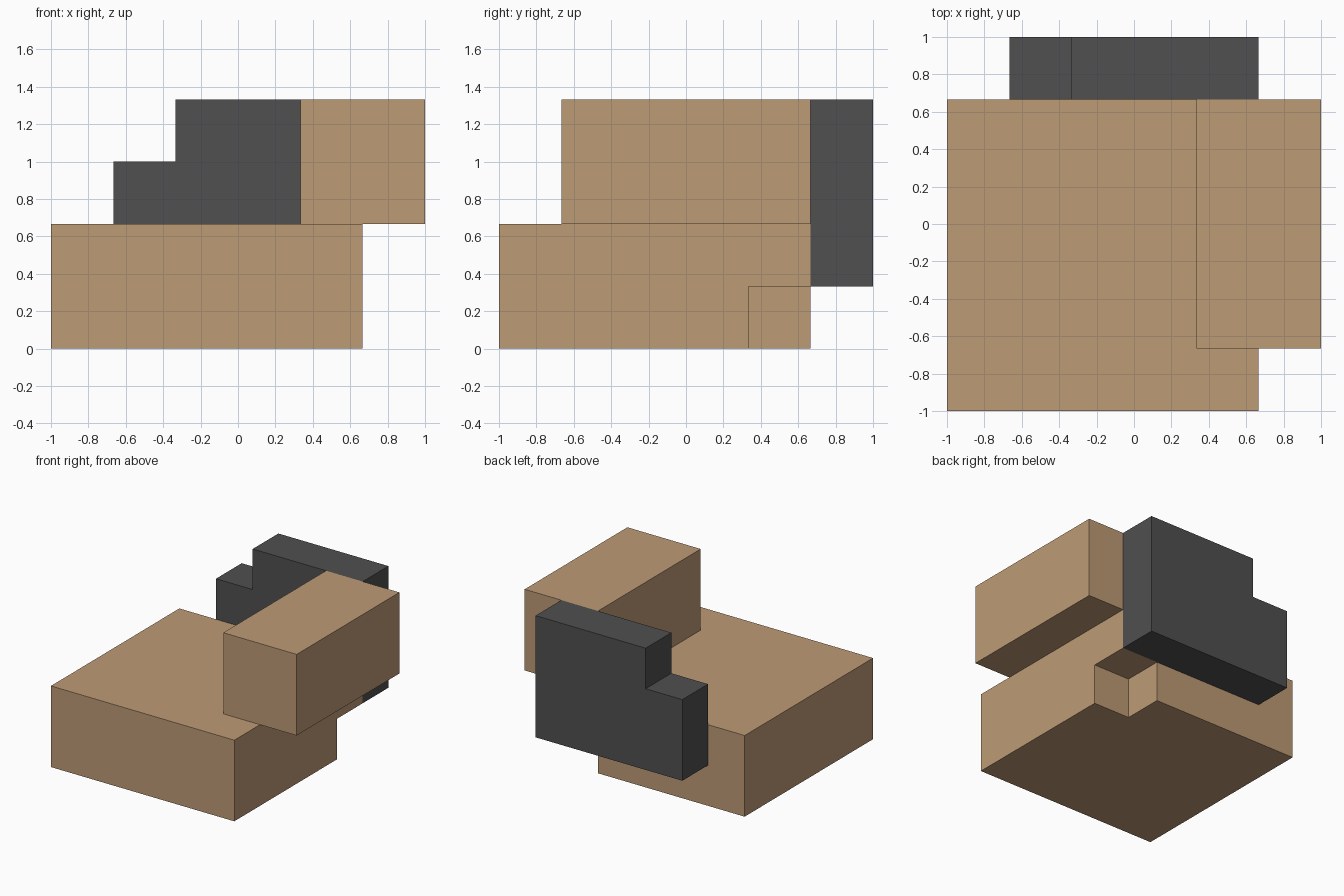
import bpy
import bmesh
from mathutils import Vector

cube = bpy.data.objects.get("Cube")
if cube:
    bpy.data.objects.remove(cube, do_unlink=True)

U = 1 / 3  # every part sits on this module


def material(name, rgb):
    mat = bpy.data.materials.new(name)
    mat.use_nodes = True
    mat.diffuse_color = (*rgb, 1)
    mat.node_tree.nodes["Principled BSDF"].inputs["Base Color"].default_value = (*rgb, 1)
    return mat


def prism(name, profile, y0, y1, mat):
    """Extrude an x-z profile, given in modules, from y0 to y1."""
    bm = bmesh.new()
    face = bm.faces.new([bm.verts.new((x * U, y0 * U, z * U)) for x, z in profile])
    ext = bmesh.ops.extrude_face_region(bm, geom=[face])
    verts = [g for g in ext["geom"] if isinstance(g, bmesh.types.BMVert)]
    bmesh.ops.translate(bm, verts=verts, vec=Vector((0, (y1 - y0) * U, 0)))
    bmesh.ops.recalc_face_normals(bm, faces=bm.faces)
    mesh = bpy.data.meshes.new(name)
    bm.to_mesh(mesh)
    bm.free()
    mesh.materials.append(mat)
    obj = bpy.data.objects.new(name, mesh)
    bpy.context.collection.objects.link(obj)
    return obj


def rect(x0, x1, z0, z1):
    return [(x0, z0), (x1, z0), (x1, z1), (x0, z1)]


tan = material("tan", (0.515, 0.328, 0.181))
charcoal = material("charcoal", (0.08, 0.08, 0.08))

# Wide base block, with a cube-shaped notch under its back left corner
base = prism("base_block", rect(-3, 2, 0, 2), -3, 2, tan)
cutter = prism("notch_cutter", rect(1, 3, -1, 1), 1, 3, tan)
cutter.hide_render = True
mod = base.modifiers.new("notch", 'BOOLEAN')
mod.operation = 'DIFFERENCE'
mod.solver = 'EXACT'
mod.object = cutter
bpy.context.view_layer.objects.active = base
bpy.ops.object.modifier_apply(modifier=mod.name)
bpy.data.objects.remove(cutter, do_unlink=True)

# Long block on top, overhanging the left side
prism("upper_block", rect(1, 3, 2, 4), -2, 2, tan)

# Stepped panel against the back
prism("stepped_back_panel",
      [(-2, 1), (2, 1), (2, 4), (-1, 4), (-1, 3), (-2, 3)], 2, 3, charcoal)
